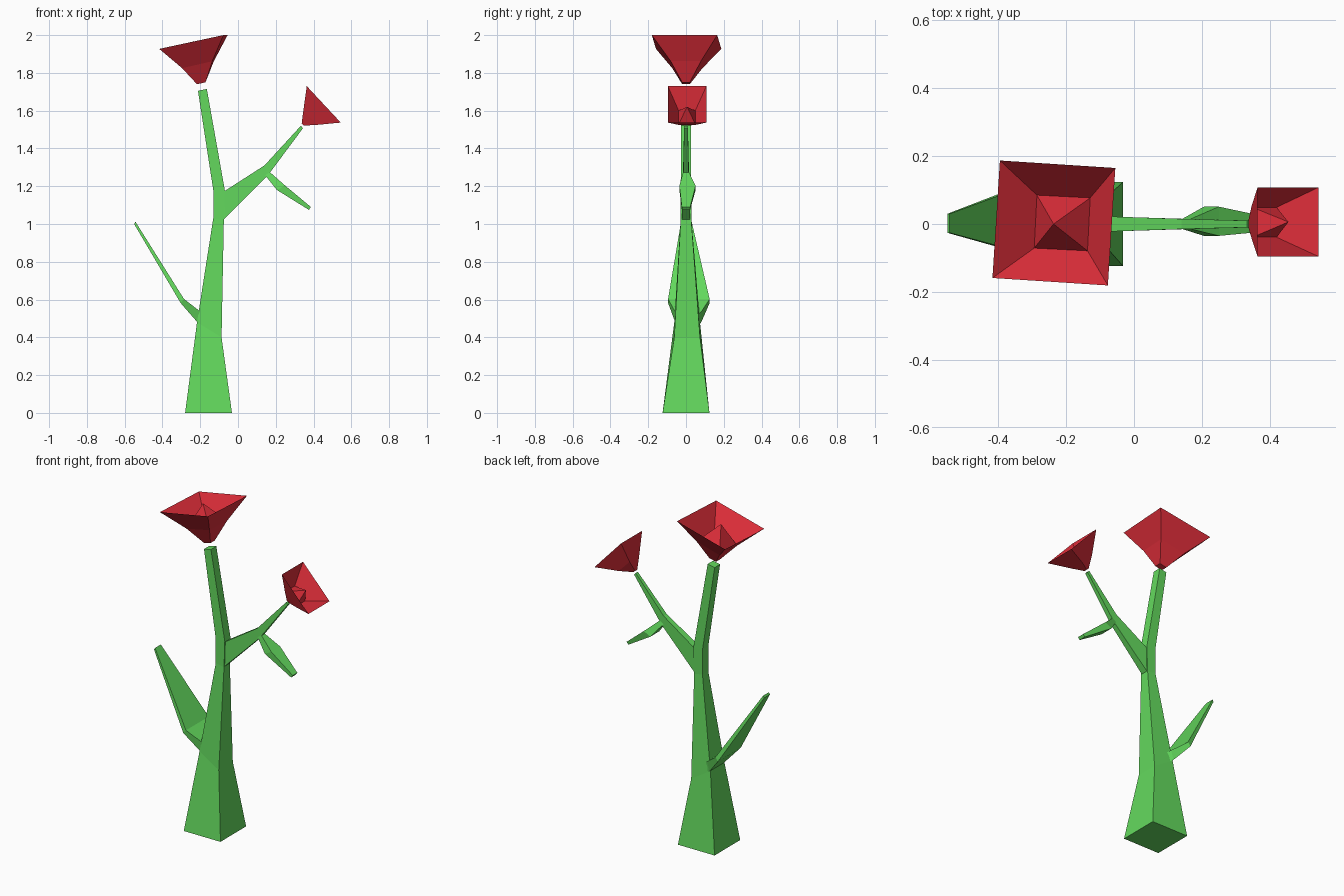
import bpy, bmesh

def material(name, rgb):
    m = bpy.data.materials.new(name)
    m.diffuse_color = (*rgb, 1)
    return m

GREEN = material("leaf_green", (0.125, 0.69, 0.11))
RED = material("petal_red", (0.74, 0.027, 0.042))

def loft(name, sections, mat, apex=None):
    """Four-sided loft. Section: xa, za, xb, zb, half depth, y centre, twist."""
    bm = bmesh.new()
    rings = []
    for s in sections:
        xa, za, xb, zb, h, yc, t = (*s, 0, 0)[:7]
        pts = [(xa - t, yc - h + t, za), (xb - t, yc - h - t, zb),
               (xb + t, yc + h - t, zb), (xa + t, yc + h + t, za)]
        rings.append([bm.verts.new(p) for p in pts])
    bm.faces.new(rings[0])
    for lo, hi in zip(rings, rings[1:]):
        for i in range(4):
            j = (i + 1) % 4
            bm.faces.new((lo[i], lo[j], hi[j], hi[i]))
    if apex:
        tip = bm.verts.new(apex)
        for i in range(4):
            bm.faces.new((rings[-1][i], rings[-1][(i + 1) % 4], tip))
    else:
        bm.faces.new(rings[-1])
    bmesh.ops.recalc_face_normals(bm, faces=bm.faces[:])
    me = bpy.data.meshes.new(name)
    bm.to_mesh(me)
    bm.free()
    me.materials.append(mat)
    ob = bpy.data.objects.new(name, me)
    bpy.context.collection.objects.link(ob)
    return ob

# Main stem
loft("stem", [(-.28, 0, -.032, 0, .124),
              (-.217, .48, -.087, .40, .068, .006),
              (-.131, 1.03, -.075, 1.02, .028),
              (-.131, 1.18, -.070, 1.18, .028),
              (-.212, 1.705, -.165, 1.715, .026)], GREEN)

# Broad leaf on the left
loft("lower_leaf", [(-.17, .45, -.17, .515, .052, .008),
                    (-.217, .482, -.20, .537, .07, .012),
                    (-.304, .582, -.286, .603, .11, .015),
                    (-.55, 1.0, -.543, 1.012, .028, .002)], GREEN)

# Side branch and its small leaf
loft("side_branch", [(-.09, 1.165, -.09, 1.015, .02),
                     (-.07, 1.175, -.073, 1.025, .022),
                     (.14, 1.31, .155, 1.253, .015),
                     (.333, 1.52, .344, 1.507, .01)], GREEN)
loft("upper_leaf", [(.14, 1.262, .165, 1.278, .014),
                    (.206, 1.18, .25, 1.203, .043, .008),
                    (.375, 1.075, .386, 1.09, .022)], GREEN)

# Flowers: outer cup, rim, inner cup, raised centre
loft("top_flower", [(-.217, 1.74, -.172, 1.75, .02),
                    (-.292, 1.825, -.132, 1.862, .08, .003, .004),
                    (-.406, 1.927, -.066, 2.0, .173, .003, .011),
                    (-.290, 1.829, -.133, 1.866, .078, .003, .004)],
     RED, apex=(-.237, 0, 1.968))
loft("side_flower", [(.337, 1.532, .35, 1.521, .01),
                     (.346, 1.60, .42, 1.525, .046, .005),
                     (.364, 1.73, .544, 1.537, .102, .006),
                     (.349, 1.60, .42, 1.529, .044, .005)],
     RED, apex=(.455, .006, 1.62))
